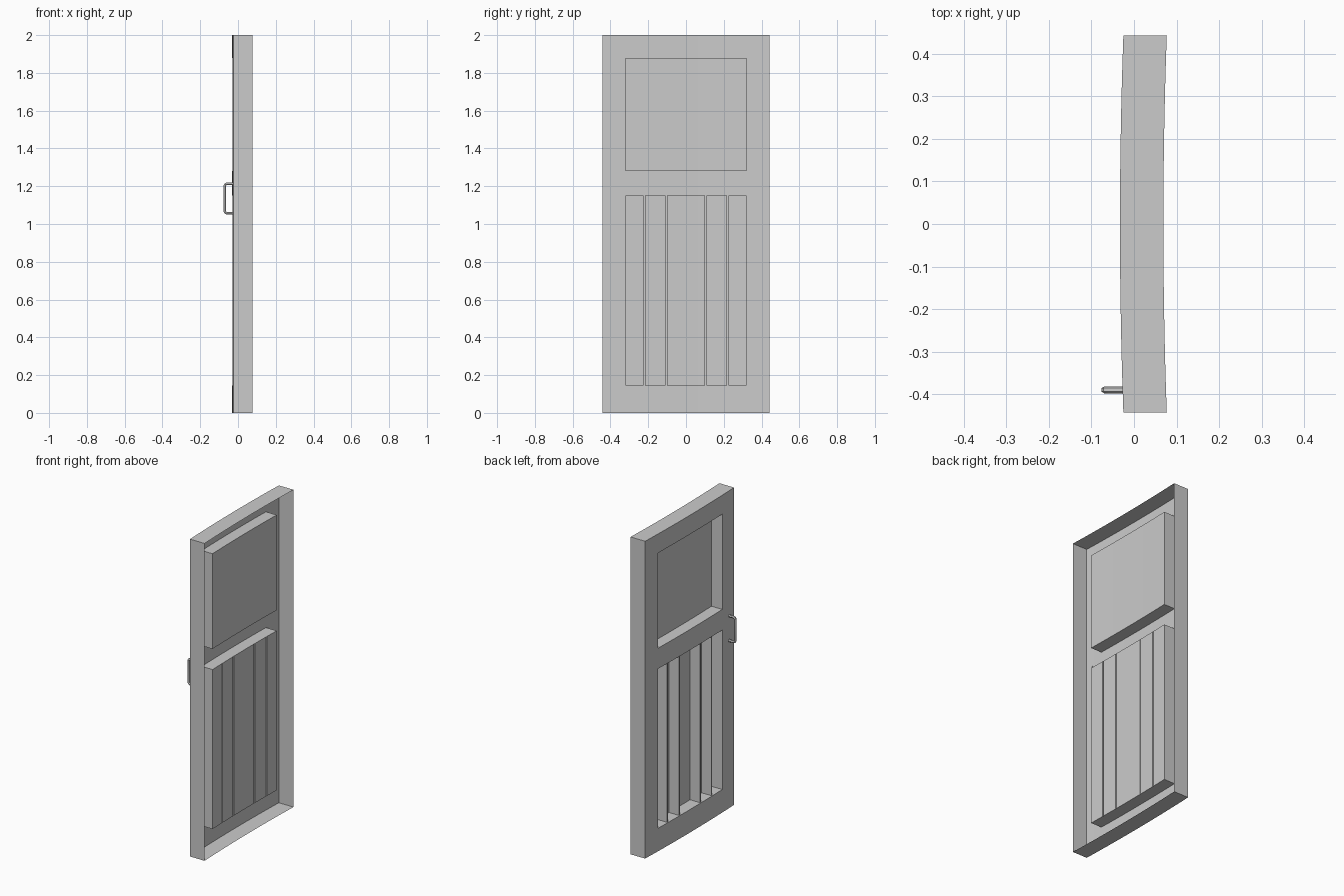
import bpy, bmesh

cube = bpy.data.objects.get("Cube")
if cube:
    bpy.data.objects.remove(cube, do_unlink=True)

# One plain grey for the whole door
grey = bpy.data.materials.new("light_grey")
grey.use_nodes = True
colour = (0.6, 0.6, 0.6, 1)
grey.diffuse_color = colour
grey.node_tree.nodes["Principled BSDF"].inputs["Base Color"].default_value = colour

HALF, TOP = 0.443, 2.0          # half width along y, height
FACE, RIM, PANEL = -0.025, 0.077, 0.05   # depths along x
OPEN = 0.32                     # half width of both recesses
LOW, HIGH = (0.145, 1.15), (1.28, 1.88)
GROOVES, GROOVE_W, GROOVE_X = (-0.22, -0.105, 0.105, 0.22), 0.008, -0.02
BOW = 0.008                     # sideways bulge of the whole door


def bow(x, y):
    return x - BOW * (1 - (y / HALF) ** 2)


def quad(bm, points):
    bm.faces.new([bm.verts.new((bow(x, y), y, z)) for x, y, z in points])


def upright(bm, profile, z0, z1):
    """Raise an open (x, y) profile into a vertical sheet."""
    for (xa, ya), (xb, yb) in zip(profile, profile[1:]):
        quad(bm, [(xa, ya, z0), (xb, yb, z0), (xb, yb, z1), (xa, ya, z1)])


def ledge(bm, ys, xa, xb, z):
    """Level strip between two depths."""
    for a, b in zip(ys, ys[1:]):
        quad(bm, [(xa, a, z), (xb, a, z), (xb, b, z), (xa, b, z)])


def make_object(name, bm):
    bmesh.ops.remove_doubles(bm, verts=bm.verts, dist=0.0001)
    bmesh.ops.recalc_face_normals(bm, faces=bm.faces)
    mesh = bpy.data.meshes.new(name)
    bm.to_mesh(mesh)
    bm.free()
    mesh.materials.append(grey)
    obj = bpy.data.objects.new(name, mesh)
    bpy.context.collection.objects.link(obj)
    return obj


def even(half, count):
    return [half * (2 * i / count - 1) for i in range(count + 1)]


inner = even(OPEN, 10)
across = [-HALF, -0.38] + inner + [0.38, HALF]

# Frame: face sheet with two openings and a deep outer rim
bm = bmesh.new()
levels = [0, *LOW, *HIGH, TOP]
for row, (z0, z1) in enumerate(zip(levels, levels[1:])):
    for a, b in zip(across, across[1:]):
        if row % 2 and abs(a + b) / 2 < OPEN:
            continue
        upright(bm, [(FACE, a), (FACE, b)], z0, z1)
    for side in (-HALF, HALF):
        upright(bm, [(FACE, side), (RIM, side)], z0, z1)
for z in (0, TOP):
    ledge(bm, across, FACE, RIM, z)
make_object("door_frame", bm)


# Recessed panels: side walls, sunken sheet and the ledges above and below
def recess(name, span, grooves=()):
    cuts = {y: [(PANEL, y)] for y in inner
            if all(abs(y - g) > GROOVE_W for g in grooves)}
    for g in grooves:
        a, b = g - GROOVE_W / 2, g + GROOVE_W / 2
        cuts[g] = [(PANEL, a), (GROOVE_X, a), (GROOVE_X, b), (PANEL, b)]
    sheet = [p for y in sorted(cuts) for p in cuts[y]]
    bm = bmesh.new()
    upright(bm, [(FACE, -OPEN)] + sheet + [(FACE, OPEN)], *span)
    for z in span:
        ledge(bm, inner, FACE, PANEL, z)
    make_object(name, bm)


recess("upper_panel", HIGH)
recess("lower_plank_panel", LOW, GROOVES)

# Pull handle: bent round bar
curve = bpy.data.curves.new("pull_handle", "CURVE")
curve.dimensions = "3D"
curve.bevel_depth = 0.008
curve.bevel_resolution = 1
mid, reach = 1.135, 0.078
half_path = [(-0.024, reach), (-0.06, reach), (-0.067, reach - 0.003), (-0.07, reach - 0.01)]
path = half_path + [(x, -z) for x, z in reversed(half_path)]
spline = curve.splines.new("POLY")
spline.points.add(len(path) - 1)
for point, (x, z) in zip(spline.points, path):
    point.co = (x, -0.39, mid + z, 1)
curve.materials.append(grey)
handle = bpy.data.objects.new("pull_handle", curve)
bpy.context.collection.objects.link(handle)
bpy.ops.object.select_all(action="DESELECT")
handle.select_set(True)
bpy.context.view_layer.objects.active = handle
bpy.ops.object.convert(target="MESH")
bpy.ops.object.shade_smooth_by_angle()
